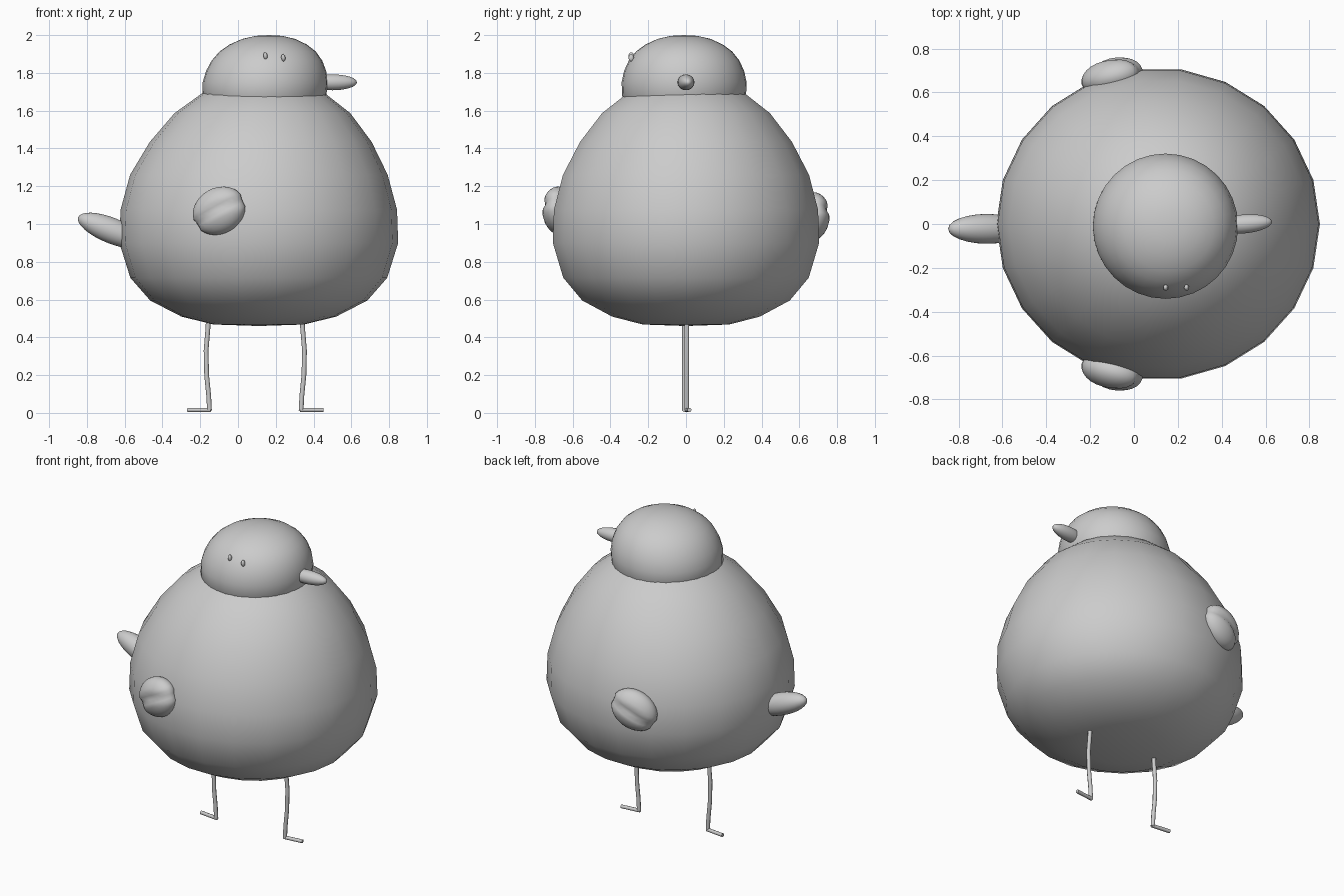
import bpy, bmesh
from math import sin, cos, pi, radians, exp
from mathutils import Matrix, Vector

default = bpy.data.objects.get("Cube")
if default:
    bpy.data.objects.remove(default, do_unlink=True)

grey = bpy.data.materials.new("plain grey")
grey.use_nodes = True
tone = (0.6, 0.6, 0.6, 1)
grey.diffuse_color = tone
grey.node_tree.nodes["Principled BSDF"].inputs["Base Color"].default_value = tone


def finish(name, bm):
    bmesh.ops.recalc_face_normals(bm, faces=bm.faces)
    mesh = bpy.data.meshes.new(name)
    bm.to_mesh(mesh)
    bm.free()
    mesh.materials.append(grey)
    mesh.shade_smooth()
    obj = bpy.data.objects.new(name, mesh)
    bpy.context.collection.objects.link(obj)
    return obj


def lathe(name, profile, sides, axis_at, depth=1.0):
    """Revolve (radius, z) points about an axis that may lean with height."""
    bm = bmesh.new()
    rings = []
    for r, z in profile:
        cx, cy = axis_at(z)
        count = sides if r > 0 else 1
        rings.append([bm.verts.new((cx + r * cos(2 * pi * i / sides),
                                    cy + r * depth * sin(2 * pi * i / sides), z))
                      for i in range(count)])
    for low, high in zip(rings, rings[1:]):
        for i in range(sides):
            quad = []
            for v in (low[i % len(low)], low[(i + 1) % len(low)],
                      high[(i + 1) % len(high)], high[i % len(high)]):
                if v not in quad:
                    quad.append(v)
            bm.faces.new(quad)
    return finish(name, bm)


def blob(name, centre, size, tilt=0, turn=0, crease=0, mirror=False):
    """Ellipsoid, tilted about y then turned about z, with an optional groove."""
    bm = bmesh.new()
    bmesh.ops.create_uvsphere(bm, u_segments=24, v_segments=16, radius=1)
    for v in bm.verts:
        groove = crease * exp(-((v.co.z - 0.1 * cos(3 * v.co.x)) / 0.16) ** 2)
        v.co.x *= 1 - 0.4 * groove
        v.co.y *= 1 - groove
    place = (Matrix.Translation(Vector(centre))
             @ Matrix.Rotation(radians(turn), 4, 'Z')
             @ Matrix.Rotation(radians(tilt), 4, 'Y')
             @ Matrix.Diagonal((*size, 1)))
    if mirror:
        place = Matrix.Diagonal((1, -1, 1, 1)) @ place
    bm.transform(place)
    return finish(name, bm)


def wire(name, points, radius):
    curve = bpy.data.curves.new(name, 'CURVE')
    curve.dimensions = '3D'
    curve.bevel_depth = radius
    curve.bevel_resolution = 2
    curve.use_fill_caps = True
    spline = curve.splines.new('POLY')
    spline.points.add(len(points) - 1)
    for p, co in zip(spline.points, points):
        p.co = (*co, 1)
    curve.materials.append(grey)
    obj = bpy.data.objects.new(name, curve)
    bpy.context.collection.objects.link(obj)


# Round body, leaning a little forward at the neck
lathe("body",
      [(0, 0.46), (0.24, 0.468), (0.41, 0.51), (0.575, 0.595), (0.68, 0.715),
       (0.738, 0.9), (0.732, 1.075), (0.682, 1.26), (0.587, 1.435),
       (0.465, 1.587), (0.325, 1.692), (0.18, 1.75), (0, 1.77)],
      22, lambda z: (0.11 + 0.025 * max(0, (z - 1.25) / 0.44), 0), 0.965)

# Domed head sitting on the body
lathe("head",
      [(0, 1.58), (0.29, 1.6), (0.328, 1.68), (0.331, 1.75), (0.318, 1.81),
       (0.293, 1.865), (0.255, 1.913), (0.205, 1.95), (0.14, 1.98),
       (0.07, 1.996), (0, 2.0)],
      32, lambda z: (0.14 + 0.08 * max(0, z - 1.7), -0.01))

# Beak and tail
blob("beak", (0.5, 0, 1.75), (0.13, 0.043, 0.042), turn=5)
blob("tail", (-0.67, -0.022, 0.965), (0.19, 0.068, 0.068), tilt=22)

# Eyes
for label, x, z in (("right", 0.145, 1.89), ("left", 0.24, 1.88)):
    blob(label + "_eye", (x, -0.29, z), (0.011, 0.014, 0.019), tilt=-8)

# Creased wings on both sides
for label, z, flip in (("right", 1.07, False), ("left", 1.04, True)):
    blob(label + "_wing", (-0.1, -0.672, z), (0.148, 0.085, 0.122),
         tilt=-28, turn=-14, crease=0.22, mirror=flip)

# Thin bent legs with feet pointing outward
for label, x, y, out in (("rear", -0.155, -0.008, -1), ("front", 0.338, 0.004, 1)):
    wire(label + "_leg",
         [(x, y, 0.55), (x + out * 0.004, y, 0.45), (x + out * 0.014, y, 0.33),
          (x + out * 0.011, y, 0.2), (x, y, 0.09), (x - out * 0.004, y, 0.012)], 0.0125)
    wire(label + "_foot",
         [(x - out * 0.01, y, 0.0155), (x + out * 0.113, y + 0.014, 0.0155)], 0.0115)
